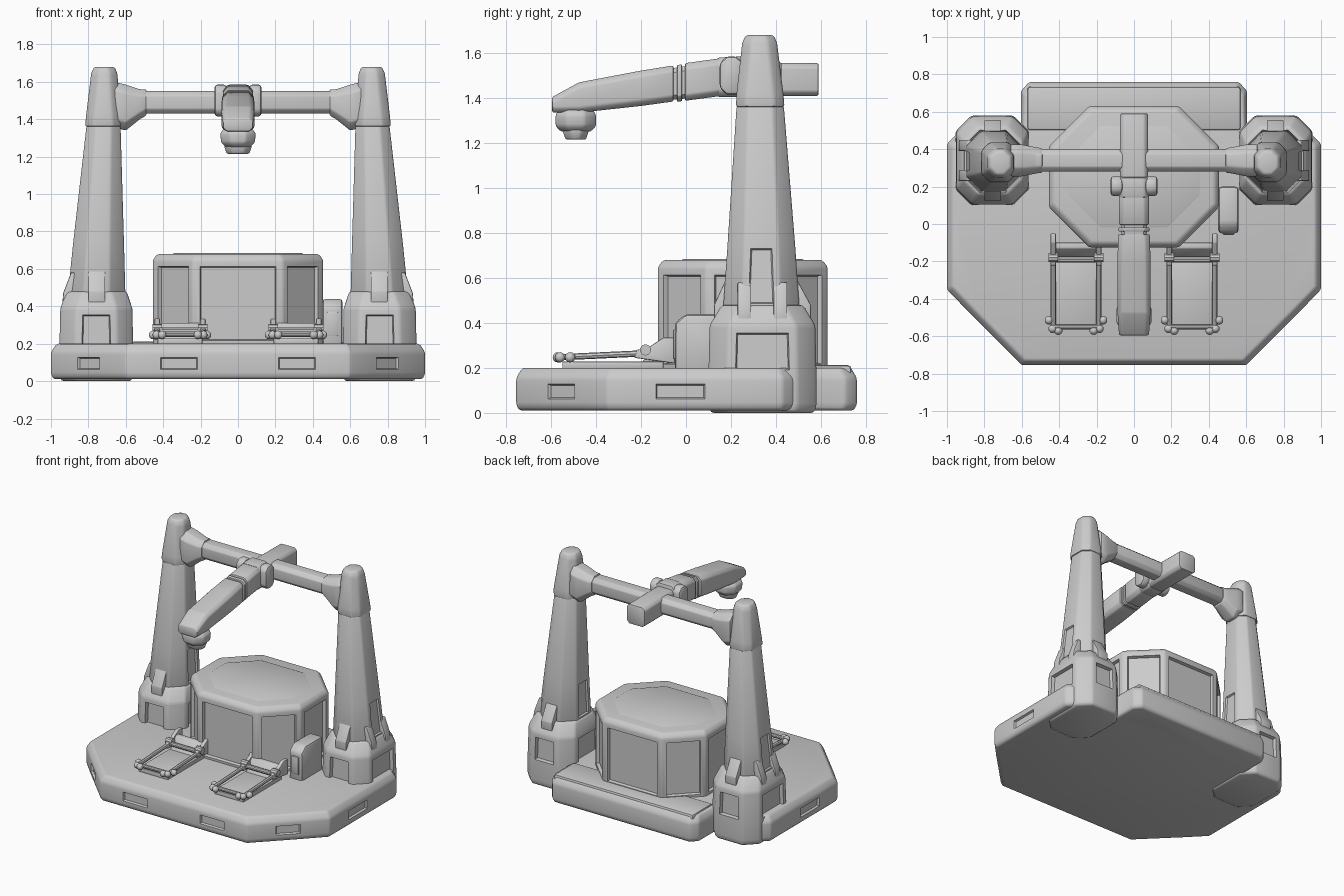
import bpy, bmesh, math
from mathutils import Vector

AXES = {'z': lambda u, v, w: (u, v, w), 'x': lambda u, v, w: (w, u, v), 'y': lambda u, v, w: (u, w, v)}


def octo(u0, u1, v0, v1, c):
    """Rectangle with chamfered corners."""
    return [(u0 + c, v0), (u1 - c, v0), (u1, v0 + c), (u1, v1 - c),
            (u1 - c, v1), (u0 + c, v1), (u0, v1 - c), (u0, v0 + c)]


def loft(name, rings, axis='z', bevel=0.012, panel=None, inset=0.03, depth=-0.015, side=1):
    """Skin (w, outline) rings, round the edges, then sink the faces chosen by panel."""
    bm = bmesh.new()
    loops = []
    for w, outline in rings:
        pts = [AXES[axis](u, v, w) for u, v in outline]
        loops.append([bm.verts.new((side * x, y, z)) for x, y, z in pts])
    for a, b in zip(loops, loops[1:]):
        for i in range(len(a)):
            j = (i + 1) % len(a)
            bm.faces.new((a[i], a[j], b[j], b[i]))
    bm.faces.new(loops[0])
    bm.faces.new(loops[-1])
    bmesh.ops.recalc_face_normals(bm, faces=bm.faces)
    if bevel:
        edges = [e for e in bm.edges if e.calc_face_angle(0) > 0.3]
        bmesh.ops.bevel(bm, geom=edges, offset=bevel, segments=2, profile=0.5,
                        affect='EDGES', clamp_overlap=True)
    if panel:
        bm.normal_update()
        faces = [f for f in bm.faces if panel(f, f.calc_center_median())]
        if faces:
            bmesh.ops.inset_individual(bm, faces=faces, thickness=inset, depth=0)
            bmesh.ops.inset_individual(bm, faces=faces, thickness=0.008, depth=depth)
    me = bpy.data.meshes.new(name)
    bm.to_mesh(me)
    bm.free()
    ob = bpy.data.objects.new(name, me)
    bpy.context.collection.objects.link(ob)
    return ob


def box(name, x0, x1, y0, y1, z0, z1, bevel=0.01, side=1):
    rect = [(x0, y0), (x1, y0), (x1, y1), (x0, y1)]
    return loft(name, [(z0, rect), (z1, rect)], bevel=bevel, side=side)


def rod(name, p, q, r, sides=10):
    p, q = Vector(p), Vector(q)
    bpy.ops.mesh.primitive_cylinder_add(vertices=sides, radius=r, depth=(q - p).length, location=(p + q) / 2)
    ob = bpy.context.object
    ob.name = name
    ob.rotation_euler = (q - p).to_track_quat('Z', 'Y').to_euler()
    return ob


# Platform with a rear step and shallow slots along its rim
half = [(0.2, -0.755), (0.43, -0.755), (0.6, -0.755), (0.73, -0.625), (0.87, -0.485), (1.0, -0.35),
        (1.0, -0.15), (1.0, 0.1), (1.0, 0.43), (0.92, 0.51), (0.605, 0.51), (0.605, 0.71), (0.56, 0.76)]
outline = half + [(-x, y) for x, y in reversed(half)]
top = [(x * 0.97, y * 0.965) for x, y in outline]


def slot(f, c):
    if abs(f.normal.z) > 0.3 or f.calc_area() < 0.01 or c.y > 0.3:
        return False
    return 0.25 < abs(c.x) < 0.4 or 0.75 < abs(c.x) < 0.85 or -0.1 < c.y < 0.05


loft('platform', [(0.01, [(x * 0.985, y * 0.98) for x, y in outline]), (0.035, outline),
                  (0.155, outline), (0.2, top)], bevel=0.012, panel=slot, inset=0.022)
box('rear_step', -0.57, 0.57, 0.5, 0.735, 0.1, 0.212, 0.015)

# Central octagonal drum with recessed panels
drum = octo(-0.455, 0.455, -0.125, 0.63, 0.215)
lid = octo(-0.43, 0.43, -0.10, 0.605, 0.205)
loft('drum', [(0.18, drum), (0.65, drum), (0.68, lid)], bevel=0.012,
     panel=lambda f, c: abs(f.normal.z) < 0.2 and f.calc_area() > 0.03, inset=0.035, depth=-0.022)
loft('drum_lid', [(0.67, octo(-0.37, 0.37, -0.04, 0.545, 0.18)),
                  (0.685, octo(-0.34, 0.34, -0.01, 0.515, 0.17))], bevel=0)

# Side cabinet beside the drum
arch = [(-0.05, 0.18), (0.2, 0.18), (0.2, 0.44), (0.0, 0.44), (-0.05, 0.40)]
loft('side_cabinet', [(0.45, arch), (0.56, arch)], axis='x', bevel=0.02)
box('cabinet_panel', 0.475, 0.535, -0.058, -0.03, 0.24, 0.37, 0.005)

for s, tag in ((-1, 'left'), (1, 'right')):
    # Tower foot, tapered tower and cap
    foot = octo(0.56, 0.955, 0.1, 0.58, 0.085)
    loft(tag + '_tower_foot',
         [(0.0, octo(0.57, 0.945, 0.11, 0.57, 0.085)), (0.03, foot), (0.17, foot),
          (0.39, octo(0.565, 0.95, 0.105, 0.575, 0.085)), (0.48, octo(0.595, 0.915, 0.16, 0.52, 0.08))],
         bevel=0.014, side=s, inset=0.03, depth=-0.025,
         panel=lambda f, c: abs(f.normal.z) < 0.2 and 0.2 < c.z < 0.4 and f.calc_area() > 0.02
         and max(abs(f.normal.x), abs(f.normal.y)) > 0.9)
    loft(tag + '_tower',
         [(0.46, octo(0.602, 0.91, 0.165, 0.505, 0.085)), (0.75, octo(0.61, 0.88, 0.185, 0.485, 0.075)),
          (1.365, octo(0.628, 0.81, 0.225, 0.435, 0.05))], bevel=0.01, side=s, inset=0.025, depth=-0.012,
         panel=lambda f, c: c.z < 0.75 and f.calc_area() > 0.02 and abs(f.normal.x) > 0.9)
    loft(tag + '_tower_cap',
         [(1.36, octo(0.625, 0.818, 0.222, 0.438, 0.045)), (1.42, octo(0.628, 0.812, 0.225, 0.433, 0.045)),
          (1.645, octo(0.645, 0.785, 0.25, 0.405, 0.04)),
          (1.68, octo(0.66, 0.77, 0.265, 0.39, 0.035))], bevel=0.012, side=s)

    # Wedge brackets where the tower meets its foot
    for y0, y1, yt in ((0.125, 0.19, 0.18), (0.555, 0.48, 0.49)):
        wedge = [(y0, 0.4), (y1, 0.4), (y1, 0.6), (yt, 0.6), (y0, 0.48)]
        loft(tag + '_tower_bracket', [(0.71, wedge), (0.80, wedge)], axis='x', bevel=0.006, side=s)
    wedge = [(0.94, 0.4), (0.87, 0.4), (0.87, 0.58), (0.893, 0.58), (0.935, 0.47)]
    for y in (0.23, 0.39):
        loft(tag + '_tower_fin', [(y, wedge), (y + 0.06, wedge)], axis='y', bevel=0.006, side=s)

    # Flared beam socket
    loft(tag + '_beam_socket',
         [(0.49, octo(0.275, 0.405, 1.42, 1.56, 0.035)), (0.525, octo(0.27, 0.41, 1.40, 1.56, 0.035)),
          (0.60, octo(0.255, 0.425, 1.34, 1.585, 0.045)), (0.66, octo(0.255, 0.425, 1.355, 1.60, 0.045))],
         axis='x', bevel=0.008, side=s)

    # Clamp on each side of the boom
    clamp = octo(0.15, 0.255, 1.415, 1.585, 0.03)
    loft(tag + '_boom_clamp', [(0.06, clamp), (0.125, clamp)], axis='x', bevel=0.015, side=s)

    # Foot rest: tray, rails, rear hinge wedges and roller knobs
    m = s * 0.31
    box(tag + '_rest_tray', m - 0.12, m + 0.12, -0.55, -0.1, 0.195, 0.228, 0.005)
    rod(tag + '_rest_roller', (m - 0.13, -0.55, 0.25), (m + 0.13, -0.55, 0.25), 0.014)
    rod(tag + '_rest_crossbar', (m - 0.12, -0.19, 0.27), (m + 0.12, -0.19, 0.27), 0.016)
    hinge = [(-0.23, 0.245), (-0.05, 0.22), (-0.05, 0.335), (-0.1, 0.335), (-0.17, 0.29), (-0.22, 0.28)]
    for e in (-1, 1):
        x = m + e * 0.122
        rod(tag + '_rest_rail', (x, -0.55, 0.248), (x, -0.18, 0.265), 0.014, 8)
        loft(tag + '_rest_hinge', [(x - 0.014, hinge), (x + 0.014, hinge)], axis='x', bevel=0.005)
        rod(tag + '_hinge_pin', (x - 0.025, -0.18, 0.28), (x + 0.025, -0.18, 0.28), 0.025)
        for dx, y in ((0.145, -0.515), (0.125, -0.56), (0.095, -0.57)):
            bpy.ops.mesh.primitive_uv_sphere_add(segments=10, ring_count=6, radius=0.023,
                                                 location=(m + e * dx, y, 0.247))
            bpy.context.object.name = tag + '_rest_knob'
    ramp = [(-0.2, 0.22), (-0.1, 0.22), (-0.1, 0.31), (-0.13, 0.31)]
    loft(tag + '_rest_ramp', [(m - 0.11, ramp), (m + 0.11, ramp)], axis='x', bevel=0.005)

# Cross beam between the towers
beam = octo(0.28, 0.40, 1.43, 1.55, 0.025)
loft('cross_beam', [(-0.56, beam), (0.56, beam)], axis='x', bevel=0.006)

# Boom: rear counterweight, collar, two arm sections with a groove between
loft('boom_rear', [(0.13, octo(-0.075, 0.075, 1.41, 1.56, 0.02)),
                   (0.59, octo(-0.075, 0.075, 1.41, 1.555, 0.02))], axis='y', bevel=0.008)
loft('boom_collar', [(0.14, octo(-0.08, 0.08, 1.405, 1.58, 0.025)),
                     (0.25, octo(-0.08, 0.08, 1.405, 1.585, 0.025))], axis='y', bevel=0.01)
loft('boom_mid', [(-0.005, octo(-0.08, 0.08, 1.388, 1.555, 0.025)),
                  (0.16, octo(-0.08, 0.08, 1.41, 1.578, 0.025))], axis='y', bevel=0.008)
loft('boom_groove', [(-0.08, octo(-0.07, 0.07, 1.39, 1.53, 0.02)),
                     (0.02, octo(-0.07, 0.07, 1.40, 1.545, 0.02))], axis='y', bevel=0)
loft('boom_ring', [(-0.04, octo(-0.082, 0.082, 1.384, 1.546, 0.025)),
                   (-0.018, octo(-0.082, 0.082, 1.386, 1.55, 0.025))], axis='y', bevel=0.004)
loft('boom_arm', [(-0.595, octo(-0.08, 0.08, 1.335, 1.405, 0.02)),
                  (-0.475, octo(-0.088, 0.088, 1.335, 1.47, 0.022)),
                  (-0.2, octo(-0.088, 0.088, 1.365, 1.522, 0.025)),
                  (-0.055, octo(-0.085, 0.085, 1.385, 1.545, 0.025))], axis='y', bevel=0.008)

# Hanging lamp head under the boom tip
loft('lamp_head', [(1.35, octo(-0.075, 0.075, -0.565, -0.415, 0.04)),
                   (1.325, octo(-0.095, 0.095, -0.58, -0.40, 0.05)),
                   (1.275, octo(-0.09, 0.09, -0.58, -0.40, 0.05)),
                   (1.25, octo(-0.065, 0.065, -0.555, -0.425, 0.038))], bevel=0.01)
loft('lamp_lens', [(1.26, octo(-0.075, 0.075, -0.55, -0.43, 0.035)),
                   (1.215, octo(-0.06, 0.06, -0.535, -0.445, 0.03))], bevel=0.008)

# Shading
bpy.ops.object.select_all(action='SELECT')
bpy.context.view_layer.objects.active = bpy.data.objects['platform']
bpy.ops.object.shade_smooth_by_angle(angle=math.radians(35))
